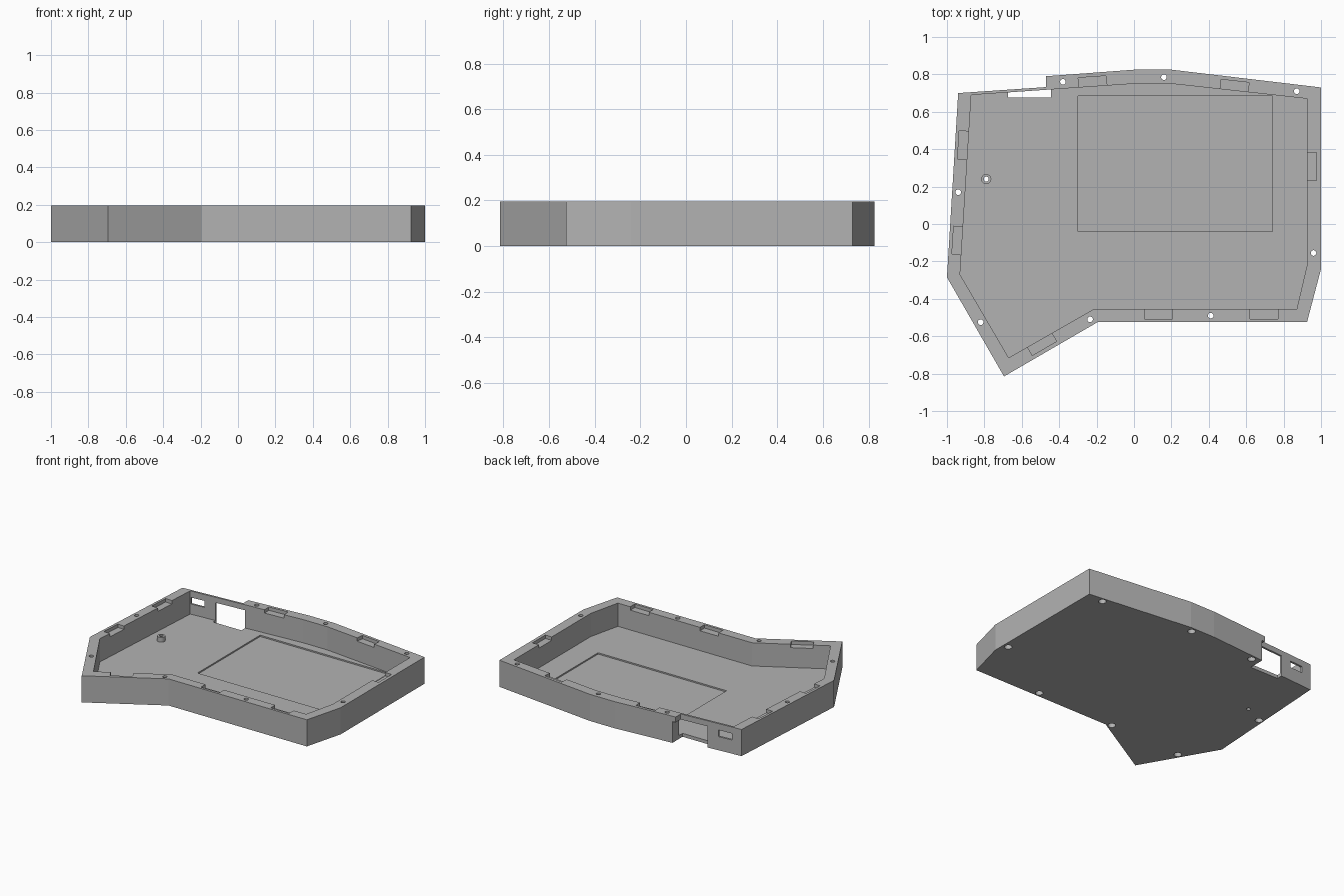
import bpy, bmesh
from math import radians
from mathutils import Matrix

if "Cube" in bpy.data.objects:
    bpy.data.objects.remove(bpy.data.objects["Cube"])

HEIGHT, FLOOR, TOP = 0.195, 0.025, 0.3

grey = bpy.data.materials.new("plain grey")
grey.use_nodes = True
grey.diffuse_color = (0.45, 0.45, 0.45, 1)
grey.node_tree.nodes["Principled BSDF"].inputs["Base Color"].default_value = grey.diffuse_color


def finish(name, bm):
    mesh = bpy.data.meshes.new(name)
    bmesh.ops.recalc_face_normals(bm, faces=bm.faces)
    bm.to_mesh(mesh)
    bm.free()
    mesh.materials.append(grey)
    obj = bpy.data.objects.new(name, mesh)
    bpy.context.collection.objects.link(obj)
    return obj


def prism(name, outline, z0, z1):
    bm = bmesh.new()
    face = bm.faces.new([bm.verts.new((x, y, z0)) for x, y in outline])
    top = bmesh.ops.extrude_face_region(bm, geom=[face])["geom"]
    verts = [v for v in top if isinstance(v, bmesh.types.BMVert)]
    bmesh.ops.translate(bm, verts=verts, vec=(0, 0, z1 - z0))
    return finish(name, bm)


def box(name, x0, x1, y0, y1, z0, z1):
    return prism(name, [(x0, y0), (x1, y0), (x1, y1), (x0, y1)], z0, z1)


def cylinder(name, x, y, radius, z0, z1):
    bm = bmesh.new()
    bmesh.ops.create_cone(bm, cap_ends=True, segments=32, radius1=radius, radius2=radius,
                          depth=z1 - z0, matrix=Matrix.Translation((x, y, (z0 + z1) / 2)))
    return finish(name, bm)


def combine(target, tool, operation="DIFFERENCE"):
    tool.hide_render = True
    mod = target.modifiers.new("boolean", "BOOLEAN")
    mod.operation, mod.object, mod.solver = operation, tool, "EXACT"
    bpy.context.view_layer.objects.active = target
    bpy.ops.object.modifier_apply(modifier=mod.name)
    bpy.data.objects.remove(tool)


# Solid tray body and its hollow
outer = [(-0.94, 0.70), (-1, -0.285), (-0.695, -0.815), (-0.195, -0.525), (0.925, -0.525),
         (1, -0.24), (1, 0.73), (0.2, 0.825), (0, 0.825), (-0.47, 0.79), (-0.47, 0.732)]
inner = [(-0.87, 0.69), (-0.93, -0.27), (-0.67, -0.715), (-0.215, -0.455), (0.87, -0.455),
         (0.925, -0.22), (0.925, 0.67), (0.2, 0.75), (0, 0.75)]
tray = prism("case_tray", outer, 0, HEIGHT)
combine(tray, prism("hollow", inner, FLOOR, TOP))

# Shallow rectangular recess in the floor
combine(tray, box("floor_recess", -0.30, 0.74, -0.04, 0.685, FLOOR - 0.01, 0.1))

# Standoff post with a through hole
combine(tray, cylinder("standoff", -0.79, 0.24, 0.027, 0.01, 0.06), "UNION")
combine(tray, cylinder("standoff_hole", -0.79, 0.24, 0.013, -0.1, TOP))

# Connector opening through back wall and floor, and a small switch slot
combine(tray, box("connector_opening", -0.675, -0.445, 0.675, 0.9, -0.1, 0.155))
combine(tray, box("switch_slot", -0.865, -0.76, 0.62, 0.8, 0.1, 0.148))

# Screw holes, counterbored from below
screws = [(-0.38, 0.76), (0.16, 0.785), (0.87, 0.71), (0.96, -0.155),
          (0.41, -0.49), (-0.235, -0.51), (-0.82, -0.525), (-0.94, 0.17)]
for x, y in screws:
    combine(tray, cylinder("screw_hole", x, y, 0.015, -0.1, TOP))
    combine(tray, cylinder("screw_head_bore", x, y, 0.026, -0.1, 0.05))

# Clip pockets cut into the rim from its inner edge
pockets = [(-0.22, 0.735, 4), (0.535, 0.713, -6.3), (-0.887, 0.42, 86.4), (-0.917, -0.09, 86.4),
           (0.925, 0.307, 90), (0.13, -0.455, 0), (0.695, -0.455, 0), (-0.505, -0.62, 30)]
for x, y, angle in pockets:
    pocket = box("clip_pocket", -0.075, 0.075, -0.052, 0.052, HEIGHT - 0.025, TOP)
    pocket.data.transform(Matrix.Translation((x, y, 0)) @ Matrix.Rotation(radians(angle), 4, "Z"))
    combine(tray, pocket)

# Smooth only the round holes
tray.select_set(True)
bpy.context.view_layer.objects.active = tray
bpy.ops.object.shade_smooth_by_angle(angle=radians(15))
for face in tray.data.polygons:
    if abs(face.normal.z) > 0.99 or face.area > 0.01:
        face.use_smooth = False
